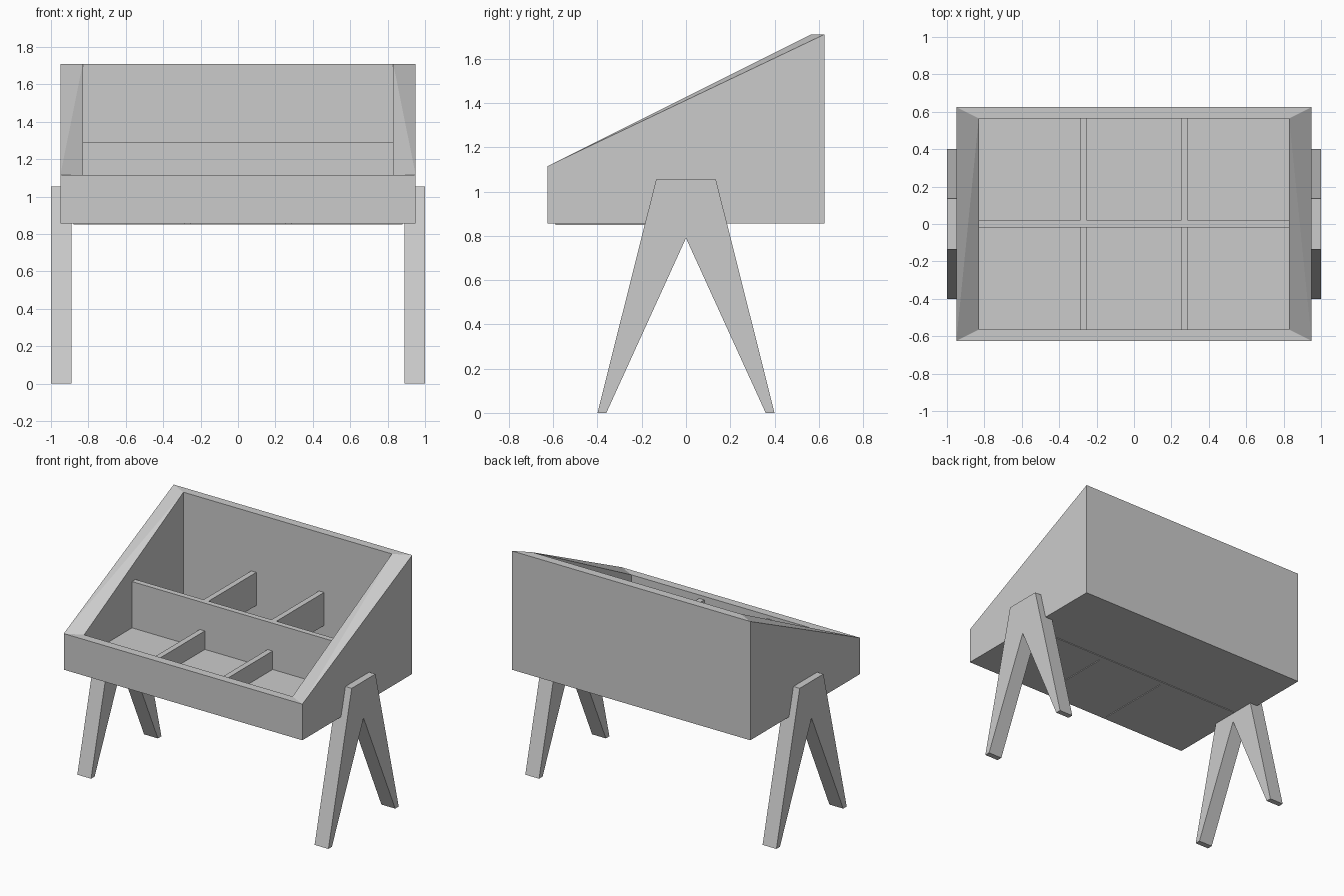
import bpy, bmesh

if "Cube" in bpy.data.objects:
    bpy.data.objects.remove(bpy.data.objects["Cube"])


def finish(name, bm):
    bmesh.ops.recalc_face_normals(bm, faces=bm.faces)
    me = bpy.data.meshes.new(name)
    bm.to_mesh(me)
    bm.free()
    ob = bpy.data.objects.new(name, me)
    bpy.context.collection.objects.link(ob)
    return ob


def board(name, x0, x1, y0, y1, z0, z1):
    bm = bmesh.new()
    bmesh.ops.create_cube(bm, size=1)
    for v in bm.verts:
        v.co = ((x0 + x1) / 2 + v.co.x * (x1 - x0),
                (y0 + y1) / 2 + v.co.y * (y1 - y0),
                (z0 + z1) / 2 + v.co.z * (z1 - z0))
    return finish(name, bm)


# Open bin with a sloping rim: four rings joined from outer base to inner floor
BASE, FLOOR, FRONT, BACK = 0.855, 0.957, 1.115, 1.71
bm = bmesh.new()


def ring(hx, hy, zf, zb):
    return [bm.verts.new(c) for c in
            ((-hx, -hy, zf), (hx, -hy, zf), (hx, hy, zb), (-hx, hy, zb))]


base = ring(0.95, 0.625, BASE, BASE)
outer = ring(0.95, 0.625, FRONT, BACK)
inner = ring(0.83, 0.565, FRONT, BACK)
floor = ring(0.83, 0.565, FLOOR, FLOOR)
bm.faces.new(base)
bm.faces.new(floor)
for i in range(4):
    j = (i + 1) % 4
    bm.faces.new((base[i], base[j], outer[j], outer[i]))
    bm.faces.new((inner[i], inner[j], floor[j], floor[i]))
    if i % 2 == 0:
        bm.faces.new((outer[i], outer[j], inner[j], inner[i]))
# Side rims fold from the outer front corner to the inner back corner
for f, b in ((0, 3), (1, 2)):
    bm.faces.new((outer[f], outer[b], inner[b]))
    bm.faces.new((outer[f], inner[b], inner[f]))
finish("bin", bm)

# Dividers: a long middle board, low front boards, raised back boards
board("middle_divider", -0.88, 0.88, -0.02, 0.02, 0.85, 1.29)
for side, x in (("left", -0.27), ("right", 0.27)):
    board("front_divider_" + side, x - 0.02, x + 0.02, -0.59, 0, 0.85, 1.09)
    board("back_divider_" + side, x - 0.02, x + 0.02, 0, 0.59, 1.05, 1.288)

# A-shaped legs: half profile mirrored in y, extruded in x
half = [(0, 0.79), (0.36, 0), (0.40, 0), (0.135, 1.055)]
profile = half + [(-y, z) for y, z in reversed(half[1:])]
for side, x in (("left", -1.0), ("right", 0.89)):
    bm = bmesh.new()
    face = bm.faces.new([bm.verts.new((x, y, z)) for y, z in profile])
    ext = bmesh.ops.extrude_face_region(bm, geom=[face], use_keep_orig=True)
    moved = [g for g in ext["geom"] if isinstance(g, bmesh.types.BMVert)]
    bmesh.ops.translate(bm, verts=moved, vec=(0.11, 0, 0))
    finish("leg_" + side, bm)
